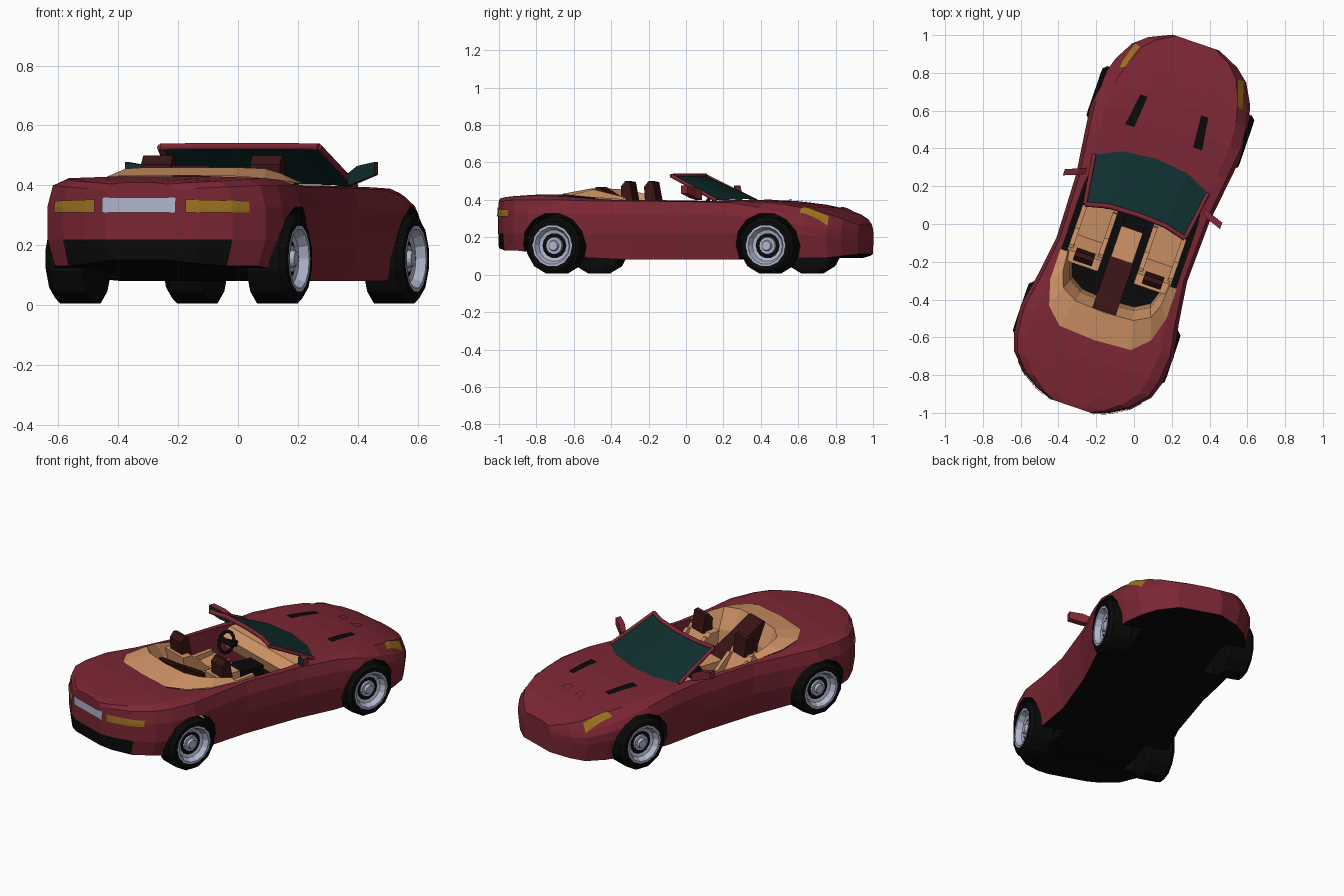
import bpy, bmesh, math
from mathutils import Matrix, Vector
from mathutils.bvhtree import BVHTree

if "Cube" in bpy.data.objects:
    bpy.data.objects.remove(bpy.data.objects["Cube"])

parts = []


def material(name, *rgb):
    m = bpy.data.materials.new(name)
    m.use_nodes = True
    m.diffuse_color = (*rgb, 1)
    m.node_tree.nodes["Principled BSDF"].inputs["Base Color"].default_value = (*rgb, 1)
    return m


RED = material("deep_red_paint", .2, .02, .034)
BLACK = material("black_rubber", .003, .003, .003)
TAN = material("tan_leather", .64, .3, .135)
BROWN = material("dark_brown_leather", .04, .007, .007)
GLASS = material("dark_teal_glass", .005, .028, .028)
GOLD = material("amber_lens", .34, .17, .015)
SILVER = material("pale_silver", .43, .46, .6)


def loft(name, rings, mats, closed=True, caps=True, strip_caps=False):
    """Skin a row of equal point lists; strip_caps fills the ends with quads."""
    bm = bmesh.new()
    rows = [[bm.verts.new(p) for p in ring] for ring in rings]
    n = len(rows[0])
    for a, b in zip(rows, rows[1:]):
        for i in range(n if closed else n - 1):
            j = (i + 1) % n
            bm.faces.new((a[i], a[j], b[j], b[i]))
    if closed and caps:
        for r in (rows[0], rows[-1]):
            if strip_caps:
                for i in range(n // 2 - 1):
                    bm.faces.new((r[i], r[i + 1], r[n - 2 - i], r[n - 1 - i]))
            else:
                bm.faces.new(r)
    bmesh.ops.recalc_face_normals(bm, faces=bm.faces)
    me = bpy.data.meshes.new(name)
    bm.to_mesh(me)
    bm.free()
    for m in mats:
        me.materials.append(m)
    ob = bpy.data.objects.new(name, me)
    bpy.context.collection.objects.link(ob)
    parts.append(ob)
    return ob


def extrude_x(name, profile, x0, x1, mat):
    return loft(name, [[(x, y, z) for y, z in profile] for x in (x0, x1)], [mat])


def box(name, x0, x1, y0, y1, z0, z1, mat):
    return extrude_x(name, [(y0, z0), (y1, z0), (y1, z1), (y0, z1)], x0, x1, mat)


def lathe_x(name, profile, y, z, sides, mat):
    """Revolve (x, radius) points about an axis along x."""
    turn = [2 * math.pi * (k + .5) / sides for k in range(sides)]
    return loft(name, [[(x, y + r * math.sin(t), z + r * math.cos(t)) for t in turn]
                       for x, r in profile], [mat])


def mirrored(half):
    """Extend a half line that ends on x = 0 to the other side."""
    return half + [(-p[0], *p[1:]) for p in reversed(half[:-1])]


def tube(name, points, radius, mat):
    cu = bpy.data.curves.new(name, 'CURVE')
    cu.dimensions = '3D'
    cu.bevel_depth = radius
    cu.bevel_resolution = 1
    cu.use_fill_caps = True
    sp = cu.splines.new('POLY')
    sp.points.add(len(points) - 1)
    for p, co in zip(sp.points, points):
        p.co = (*co, 1)
    cu.materials.append(mat)
    ob = bpy.data.objects.new(name, cu)
    bpy.context.collection.objects.link(ob)
    parts.append(ob)


# Body shell: station y, half width, underside, shoulder and deck heights
stations = [
    (-1.02, .12, .15, .385, .41), (-.99, .2, .14, .39, .415),
    (-.93, .3, .13, .395, .42), (-.84, .385, .13, .4, .425),
    (-.75, .415, .12, .4, .43), (-.6, .428, .1, .4, .425),
    (-.42, .395, .09, .395, .412), (-.2, .365, .08, .395, .405),
    (.15, .375, .08, .39, .4), (.38, .405, .08, .385, .4),
    (.55, .425, .09, .36, .395), (.68, .412, .09, .33, .38),
    (.8, .375, .09, .295, .358), (.9, .32, .09, .268, .328),
    (.96, .25, .1, .255, .303), (1.015, .13, .11, .24, .272)]
rings = []
for y, w, zb, zs, zt in stations:
    low = min(.22, zb + .6 * (zs - zb))
    half = [(.93, zb), (1, low), (1, low + .6 * (zs - low)), (.95, zs),
            (.82, zt - .006), (.4, zt)]
    rings.append([(k * w, y, z) for k, z in half] + [(-k * w, y, z) for k, z in reversed(half)])
body = loft("body_shell", rings, [RED, BLACK], strip_caps=True)

# Cutters for the cockpit and the wheel arches
AXLES = (-.61, .595)
HUB_Z = .155
outline = [(.3, .28), (.32, .1), (.32, -.42), (.28, -.55), (.2, -.63)]
outline += [(-x, y) for x, y in reversed(outline)]
cutters = [loft("cockpit_cutter", [[(x, y, z) for x, y in outline] for z in (.16, .7)], [RED])]
for y in AXLES:
    for s in (1, -1):
        cutters.append(lathe_x("arch_cutter", [(s * .24, .177), (s * .6, .177)], y, HUB_Z, 14, RED))
for c in cutters:
    mod = body.modifiers.new("cut", 'BOOLEAN')
    mod.operation = 'DIFFERENCE'
    mod.solver = 'EXACT'
    mod.object = c
graph = bpy.context.evaluated_depsgraph_get()
cut_mesh = bpy.data.meshes.new_from_object(body.evaluated_get(graph))
body.modifiers.clear()
body.data = cut_mesh
for c in cutters:
    parts.remove(c)
    bpy.data.objects.remove(c)

# Black underside, arch linings, cabin floor and rear lower panel
for f in body.data.polygons:
    c, n = f.center, f.normal
    in_arch = any(math.hypot(c.y - y, c.z - HUB_Z) < .19 for y in AXLES)
    under = n.z < -.7 and c.z < .2
    lining = in_arch and (abs(n.x) < .5 or abs(c.x) < .3)
    floor = n.z > .9 and c.z < .2
    rear_panel = c.y < -.93 and c.z < .22
    f.material_index = int(under or lining or floor or rear_panel)

tree = BVHTree.FromPolygons([v.co for v in body.data.vertices],
                            [list(f.vertices) for f in body.data.polygons])


def plate(name, corners, ray, mat, nu=8, nv=4):
    """Lay a thin patch on the body by casting a grid of points along ray."""
    a, b, c, d = [Vector(p) for p in corners]
    ray = Vector(ray)
    rows = []
    for j in range(nv + 1):
        p, q = a.lerp(d, j / nv), b.lerp(c, j / nv)
        row = []
        for i in range(nu + 1):
            start = p.lerp(q, i / nu)
            hit = tree.ray_cast(start - ray, ray)[0]
            row.append((hit or start) - ray * .006)
        rows.append(row)
    loft(name, rows, [mat], closed=False)


# Rear number plate
plate("rear_plate", [(-.13, -1, .31), (.13, -1, .31), (.13, -1, .36), (-.13, -1, .36)],
      (0, 1, 0), SILVER)
for s, side in ((1, "right"), (-1, "left")):
    # Lamps, bonnet vents and small bonnet scoops
    plate(side + "_tail_lamp", [(s * .16, -1, .31), (s * .345, -1, .31),
                                (s * .345, -1, .348), (s * .16, -1, .353)], (0, 1, 0), GOLD)
    down = (0, 0, -1)
    for name, quad, mat in (
            ("_headlamp", [(.35, .75), (.315, .77), (.275, .9), (.305, .905)], GOLD),
            ("_bonnet_vent", [(.215, .485), (.165, .485), (.15, .66), (.19, .66)], BLACK),
            ("_bonnet_scoop", [(.085, .74), (.03, .74), (.045, .79), (.085, .785)], RED)):
        plate(side + name, [(s * x, y, .5) for x, y in quad], down, mat)

    # Wheels
    for y, end in zip(AXLES, ("rear_", "front_")):
        tyre = [(.28, .13), (.29, .155), (.405, .155), (.425, .135), (.425, .112), (.39, .1)]
        rim = [(.35, .112), (.426, .112), (.426, .1), (.395, .085), (.385, .05),
               (.4, .045), (.4, .03), (.415, .025)]
        lathe_x(end + side + "_tyre", [(s * x, r) for x, r in tyre], y, HUB_Z, 12, BLACK)
        lathe_x(end + side + "_rim", [(s * x, r) for x, r in rim], y, HUB_Z, 14, SILVER)

    # Door mirrors with glass on the rearward face
    mirror = loft(side + "_mirror", [
        [(s * x, y - .018, z0), (s * x, y + .018, z0), (s * x, y + .018, z1), (s * x, y - .018, z1)]
        for x, y, z0, z1 in ((.33, .185, .4, .44), (.37, .165, .41, .465), (.44, .14, .435, .478))],
        [RED, GLASS])
    for f in mirror.data.polygons:
        f.material_index = int(f.normal.y < -.5)

    # Seats and headrests
    extrude_x(side + "_seat", [(.04, .17), (.04, .275), (-.15, .25), (-.24, .4), (-.3, .4), (-.27, .17)],
              s * .1, s * .29, TAN)
    for x in (.1, .265):
        extrude_x(side + "_seat_bolster", [(.03, .25), (.02, .3), (-.12, .29), (-.21, .38), (-.25, .37), (-.2, .22)],
                  s * x, s * (x + .025), TAN)
    extrude_x(side + "_headrest", [(-.215, .39), (-.235, .495), (-.26, .5), (-.285, .47), (-.28, .39)],
              s * .14, s * .245, BROWN)

# Tan rear deck wrapping round behind the seats
outer = [(.325, -.25), (.325, -.42), (.285, -.555), (.2, -.637), (0, -.65)]
inner = [(.285, -.25), (.275, -.36), (.245, -.44), (.16, -.485), (0, -.495)]
rim_z, hump_z = (.402, .413, .424, .431, .433), (.415, .44, .456, .46, .46)
loft("rear_deck_trim", [
    mirrored([(x, y, z) for (x, y), z in zip(outer, rim_z)]),
    mirrored([(x, y, z) for (x, y), z in zip(inner, hump_z)]),
    mirrored([(x * .92, y + .05, .34) for x, y in inner]),
    mirrored([(x * .9, y + .07, .17) for x, y in inner])], [TAN], closed=False)

# Cabin centre and dashboard
extrude_x("centre_divider", [(-.2, .17), (-.2, .31), (-.36, .4), (-.47, .468), (-.49, .468), (-.44, .17)],
          -.065, .065, BROWN)
box("centre_console", -.06, .06, -.2, -.03, .17, .31, TAN)
box("gear_console", -.06, .06, -.03, .13, .17, .3, BLACK)
extrude_x("dashboard", [(.28, .2), (.28, .395), (.17, .385), (.12, .34), (.14, .27)], -.31, .31, TAN)

# Steering wheel and column
centre, tilt = Vector((-.19, .06, .365)), math.radians(25)
wheel_ring = [centre + Vector((.06 * math.cos(t), -.06 * math.sin(t) * math.sin(-tilt),
                               .06 * math.sin(t) * math.cos(tilt)))
              for t in [2 * math.pi * k / 14 for k in range(15)]]
tube("steering_wheel", wheel_ring, .01, BLACK)
tube("steering_spoke", [wheel_ring[0], centre, wheel_ring[7]], .014, BLACK)
tube("steering_column", [centre, centre + Vector((0, .1, -.04))], .018, BLACK)

# Windscreen and its frame
base = mirrored([(.318, .28, .398), (.18, .345, .402), (0, .365, .405)])
top = mirrored([(.28, .015, .528), (.16, .045, .53), (0, .052, .53)])
loft("windscreen", [base, top], [GLASS], closed=False)
tube("windscreen_header", top, .013, RED)
tube("left_pillar", [base[-1], top[-1]], .011, RED)
tube("right_pillar", [base[0], top[0]], .011, RED)

# Turn the finished car to its heading
turn = Matrix.Rotation(math.radians(-18.9), 4, 'Z')
for ob in parts:
    ob.matrix_world = turn @ ob.matrix_world
